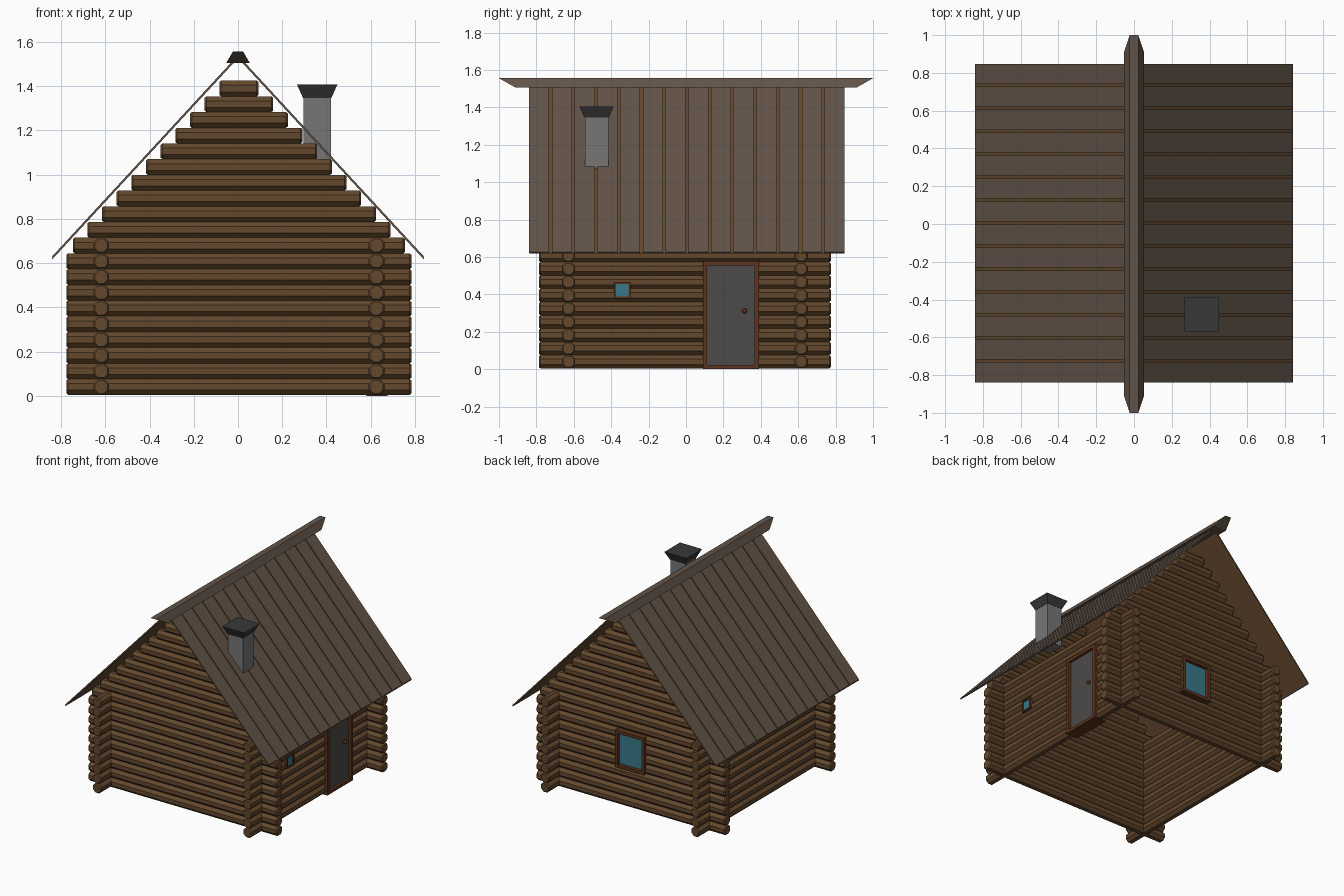
import bpy, bmesh, math

if "Cube" in bpy.data.objects:
    bpy.data.objects.remove(bpy.data.objects["Cube"])

def material(name, r, g, b):
    m = bpy.data.materials.new(name)
    m.diffuse_color = (r, g, b, 1)
    m.use_nodes = True
    m.node_tree.nodes["Principled BSDF"].inputs["Base Color"].default_value = m.diffuse_color
    return m

WOOD = material("log_wood", .125, .065, .026)
ROOF = material("roof_board", .12, .088, .066)
TRIM = material("trim_wood", .11, .033, .013)
GLASS = material("glass", .04, .19, .25)
DOOR = material("door_grey", .075, .07, .068)
STONE = material("chimney_grey", .18, .18, .18)
DARK = material("cap_dark", .04, .04, .042)

def finish(name, bm, mat):
    bmesh.ops.recalc_face_normals(bm, faces=bm.faces)
    me = bpy.data.meshes.new(name)
    bm.to_mesh(me)
    bm.free()
    me.materials.append(mat)
    ob = bpy.data.objects.new(name, me)
    bpy.context.collection.objects.link(ob)
    return ob

def loft(bm, rings):
    """Skin a list of equal-length rings and cap both ends."""
    vs = [[bm.verts.new(p) for p in r] for r in rings]
    n = len(vs[0])
    for a, b in zip(vs, vs[1:]):
        for i in range(n):
            bm.faces.new((a[i], a[(i + 1) % n], b[(i + 1) % n], b[i]))
    bm.faces.new(vs[0])
    bm.faces.new(vs[-1])

def rect(cx, cy, hx, hy, z):
    return [(cx + sx * hx, cy + sy * hy, z) for sx, sy in ((-1, -1), (1, -1), (1, 1), (-1, 1))]

def add_box(bm, x0, x1, y0, y1, z0, z1):
    c = ((x0 + x1) / 2, (y0 + y1) / 2, (x1 - x0) / 2, (y1 - y0) / 2)
    loft(bm, [rect(*c, z0), rect(*c, z1)])

# Logs: octagonal prisms with slightly chamfered ends
STEP, R = .071, .0385
XC, YC, W = .004, -.006, .622      # centre offset and wall distance

def add_log(bm, axis, a, b, off, z):
    rings = []
    for t, r in ((a, R * .82), (a + .008, R), (b - .008, R), (b, R * .82)):
        ring = []
        for k in range(8):
            ang = math.pi / 8 + k * math.pi / 4
            u, v = off + r * math.cos(ang), z + r * math.sin(ang)
            ring.append((t, u, v) if axis == 'x' else (u, t, v))
        rings.append(ring)
    loft(bm, rings)

def wall(name, axis, off, centre, gable=False, opening=None):
    bm = bmesh.new()
    for i in range(20 if gable else 10):
        z = .04 + STEP * i
        h = .78 if i < 10 else .685 - .0663 * (i - 10)
        if gable and i == 9:
            h = .75
        a, b = centre - h, centre + h
        if opening and opening[2] < z < opening[3]:
            add_log(bm, axis, a, opening[0] + .01, off, z)
            add_log(bm, axis, opening[1] - .01, b, off, z)
        else:
            add_log(bm, axis, a, b, off, z)
    finish(name, bm, WOOD)

wall("front_wall", 'x', YC - W, XC, gable=True)
wall("back_wall", 'x', YC + W, XC, gable=True, opening=(-.12, .12, .292, .568))
wall("left_wall", 'y', XC - W, YC)
wall("right_wall", 'y', XC + W, YC, opening=(.09, .39, 0, .575))

# Openings: four frame bars and an inset panel
def framed(name, axis, a0, a1, z0, z1, d0, d1, t, inset, mat):
    def put(bm, p0, p1, q0, q1, e0, e1):
        if axis == 'x':
            add_box(bm, p0, p1, e0, e1, q0, q1)
        else:
            add_box(bm, e0, e1, p0, p1, q0, q1)
    bm = bmesh.new()
    put(bm, a0, a0 + t, z0, z1, d0, d1)
    put(bm, a1 - t, a1, z0, z1, d0, d1)
    put(bm, a0 + t, a1 - t, z0, z0 + t, d0, d1)
    put(bm, a0 + t, a1 - t, z1 - t, z1, d0, d1)
    finish(name + "_frame", bm, TRIM)
    bm = bmesh.new()
    put(bm, a0 + t, a1 - t, z0 + t, z1 - t, d0 + inset, d1 - inset)
    finish(name + "_panel", bm, mat)

framed("door", 'y', .09, .39, 0, .578, .58, .676, .023, .02, DOOR)
framed("small_window", 'y', -.385, -.298, .378, .466, .585, .674, .01, .008, GLASS)
framed("back_window", 'x', -.12, .12, .292, .568, .57, .668, .022, .025, GLASS)

# Door knob
bpy.ops.mesh.primitive_uv_sphere_add(segments=10, ring_count=6, radius=.014, location=(.668, .313, .312))
knob = bpy.context.object
knob.name = "door_knob"
knob.data.materials.append(TRIM)

# Roof: boards on a thin backing sheet, both slopes
APEX, SLOPE, EAVE = 1.54, 1.083, .842

def slope_slab(bm, s, y0, y1, top, bottom):
    prof = [(0, APEX - top), (EAVE, APEX - SLOPE * EAVE - top),
            (EAVE - .004, APEX - SLOPE * (EAVE - .004) - bottom), (0, APEX - bottom)]
    loft(bm, [[(s * x, y, z) for x, z in prof] for y in (y0, y1)])

for side, s in (("left", -1), ("right", 1)):
    bm = bmesh.new()
    for i in range(14):
        y = .005 + (i - 6.5) * .1215
        slope_slab(bm, s, y - .0535, y + .0535, 0, .011)
    finish(side + "_roof_boards", bm, ROOF)
    bm = bmesh.new()
    slope_slab(bm, s, -.838, .848, .009, .014)
    finish(side + "_roof_backing", bm, WOOD)

# Ridge cap, longer at the top than at the bottom
bm = bmesh.new()
loft(bm, [rect(0, 0, .053, .91, 1.505), rect(0, 0, .023, 1.0, 1.556)])
finish("ridge_cap", bm, ROOF)

# Chimney with flared cap
bm = bmesh.new()
loft(bm, [rect(.358, -.478, .062, .063, 1.05), rect(.358, -.478, .062, .063, 1.348)])
finish("chimney_shaft", bm, STONE)
bm = bmesh.new()
loft(bm, [rect(.358, -.478, .064, .065, 1.346), rect(.358, -.478, .091, .092, 1.406)])
finish("chimney_cap", bm, DARK)
